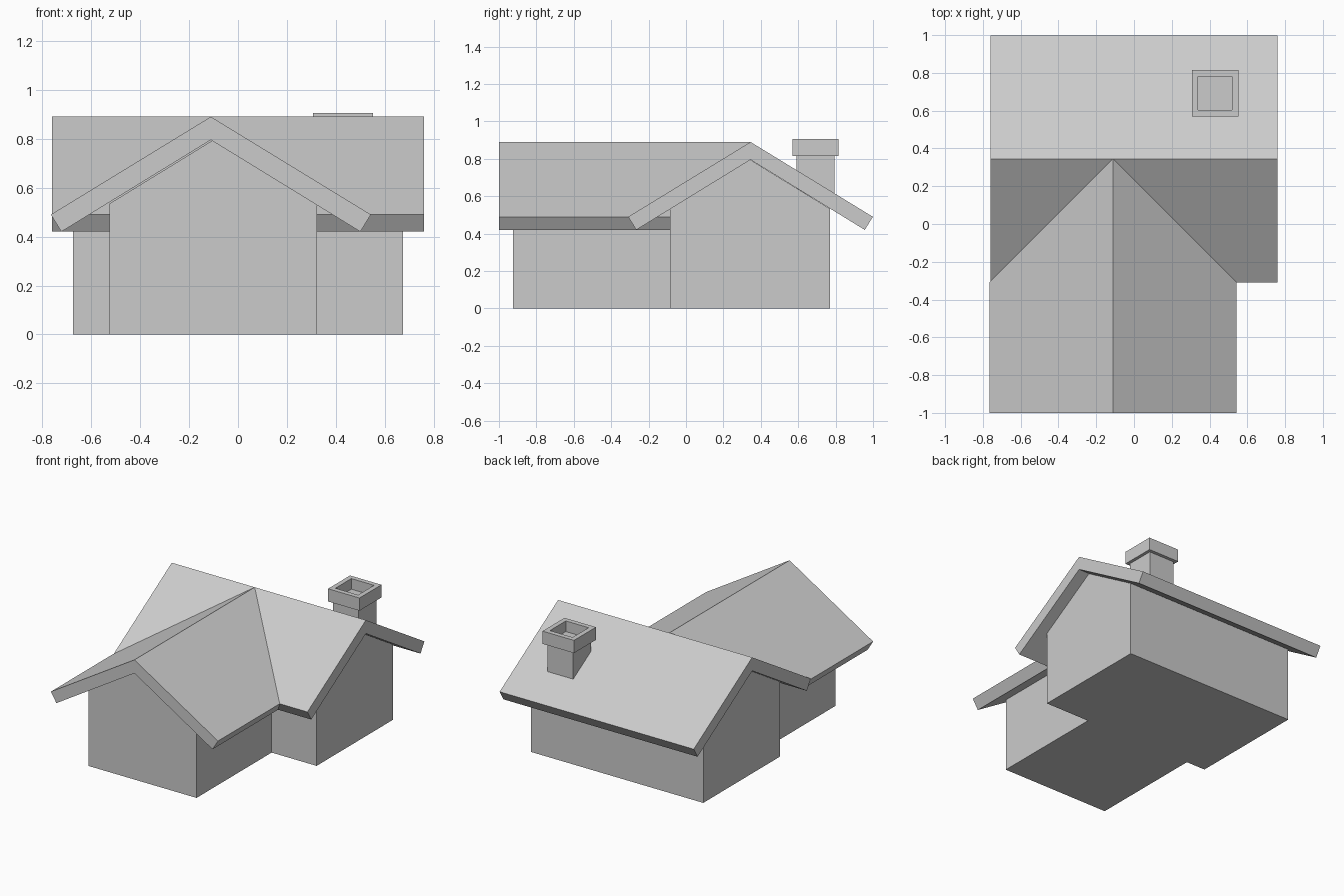
import bpy, bmesh
from mathutils import Vector

if "Cube" in bpy.data.objects:
    bpy.data.objects.remove(bpy.data.objects["Cube"])

RIDGE_Y, RIDGE_X = 0.345, -0.111     # ridge positions of main house and wing
APEX, INNER = 0.89, 0.795            # outer and inner roof peak heights


def finish(name, bm):
    bmesh.ops.recalc_face_normals(bm, faces=bm.faces[:])
    mesh = bpy.data.meshes.new(name)
    bm.to_mesh(mesh)
    bm.free()
    obj = bpy.data.objects.new(name, mesh)
    bpy.context.collection.objects.link(obj)
    return obj


def prism(name, profile, axis, start, end, caps, mitre=None):
    """Sweep a (u, z) profile along x or y; caps lists the end faces by index."""
    bm = bmesh.new()
    rings = []
    for is_end, t in enumerate((start, end)):
        ring = []
        for u, z in profile:
            d = mitre(u) if mitre and is_end else t
            ring.append(bm.verts.new((d, u, z) if axis == 'x' else (u, d, z)))
        rings.append(ring)
    n = len(profile)
    for i in range(n):
        j = (i + 1) % n
        bm.faces.new((rings[0][i], rings[0][j], rings[1][j], rings[1][i]))
    for ring in rings:
        for cap in caps:
            bm.faces.new([ring[i] for i in cap])
    return finish(name, bm)


def roof(name, centre, axis, start, end, mitre=None):
    c = centre
    profile = [(c - 0.654, 0.49), (c, APEX), (c + 0.654, 0.49),
               (c + 0.611, 0.42), (c, INNER), (c - 0.611, 0.42)]
    return prism(name, profile, axis, start, end,
                 [(0, 1, 4, 5), (1, 2, 3, 4)], mitre)


def walls(name, centre, half, axis, start, end):
    shoulder = INNER - half * (INNER - 0.42) / 0.611
    profile = [(centre - half, 0), (centre + half, 0), (centre + half, shoulder),
               (centre, INNER), (centre - half, shoulder)]
    return prism(name, profile, axis, start, end, [range(5)])


def box(bm, lo, hi):
    lo, hi = Vector(lo), Vector(hi)
    verts = bmesh.ops.create_cube(bm, size=1)['verts']
    for v in verts:
        v.co = (lo + hi) / 2 + v.co * (hi - lo)


# Gabled wall blocks
walls("main_walls", 0.343, 0.428, 'x', -0.675, 0.675)
walls("wing_walls", -0.101, 0.424, 'y', -0.925, -0.085)

# Roofs; the left slope of the wing is mitred along the valley
roof("main_roof", RIDGE_Y, 'x', -0.76, 0.76)
roof("wing_roof", RIDGE_X, 'y', -1.0, RIDGE_Y,
     lambda u: RIDGE_Y - max(0, RIDGE_X - u))

# Chimney stack, sunk into the back roof slope
bm = bmesh.new()
box(bm, (0.328, 0.592, 0.60), (0.53, 0.793, 0.82))
finish("chimney_stack", bm)

# Chimney cap with a recessed square flue
bm = bmesh.new()
box(bm, (0.306, 0.57, 0.815), (0.552, 0.816, 0.905))
bm.normal_update()
top = max(bm.faces, key=lambda f: f.calc_center_median().z)
bmesh.ops.inset_individual(bm, faces=[top], thickness=0.048)
flue = bmesh.ops.extrude_discrete_faces(bm, faces=[top])['faces'][0]
for v in flue.verts:
    v.co.z -= 0.075
finish("chimney_cap", bm)
